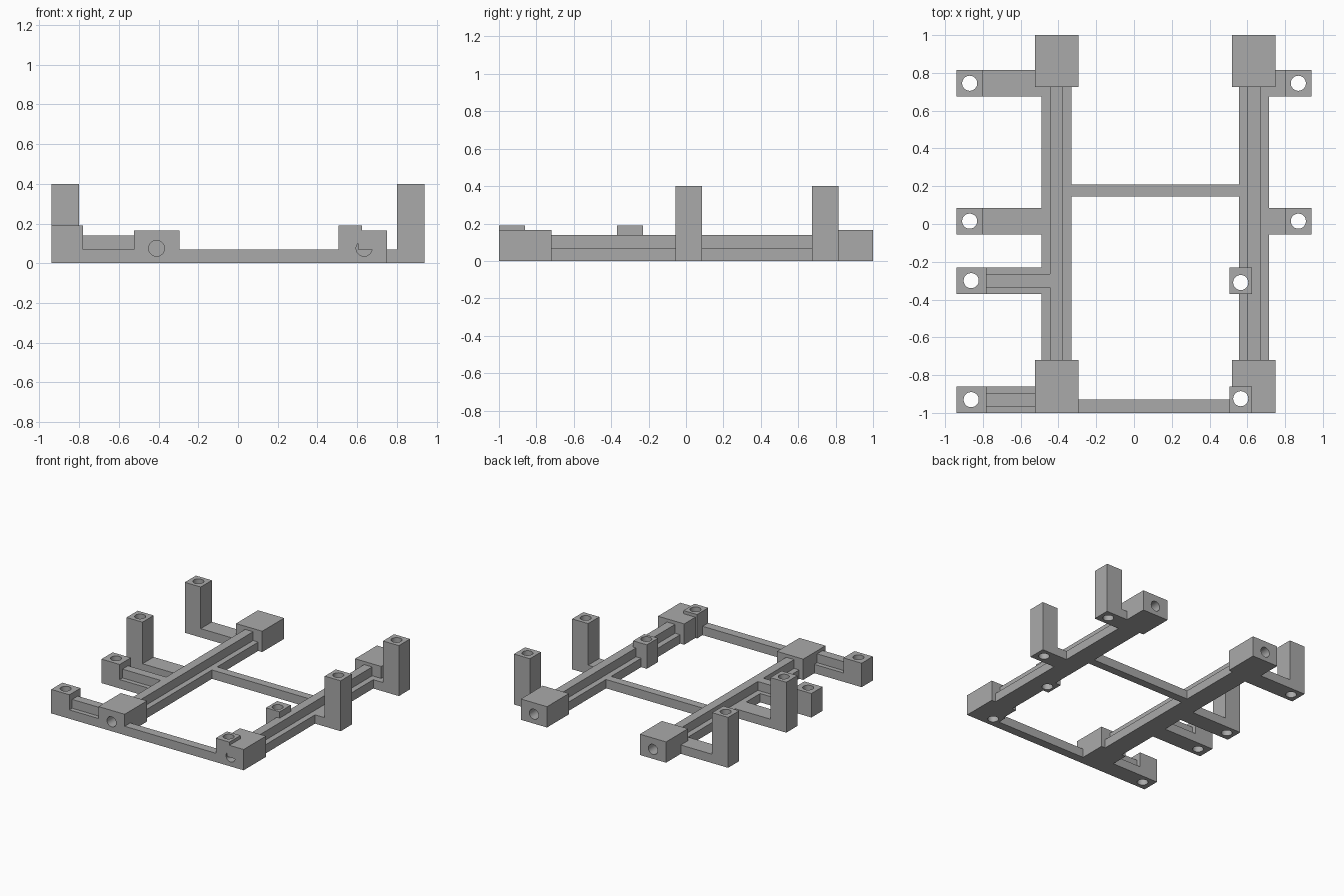
import bpy
import bmesh
import math
from mathutils import Matrix, Vector

if "Cube" in bpy.data.objects:
    bpy.data.objects.remove(bpy.data.objects["Cube"], do_unlink=True)

grey = bpy.data.materials.new("plain grey")
grey.use_nodes = True
grey.diffuse_color = (0.4, 0.4, 0.4, 1)
grey.node_tree.nodes["Principled BSDF"].inputs["Base Color"].default_value = (0.4, 0.4, 0.4, 1)

BASE, RIB, BLOCK, PAD, TALL = 0.07, 0.14, 0.165, 0.19, 0.4
HOLE = 0.04


def add_object(name, bm):
    mesh = bpy.data.meshes.new(name)
    bm.to_mesh(mesh)
    bm.free()
    mesh.materials.append(grey)
    obj = bpy.data.objects.new(name, mesh)
    bpy.context.scene.collection.objects.link(obj)
    return obj


def box(name, x, y, z, drills=()):
    """Box from (min, max) pairs, pierced by drills of (centre, direction, length)."""
    bm = bmesh.new()
    size = Vector((x[1] - x[0], y[1] - y[0], z[1] - z[0], 1))
    centre = Vector((sum(x), sum(y), sum(z))) / 2
    bmesh.ops.create_cube(bm, size=1, matrix=Matrix.Translation(centre) @ Matrix.Diagonal(size))
    obj = add_object(name, bm)
    cutters = [drill(*d) for d in drills]
    for cutter in cutters:
        mod = obj.modifiers.new("drilled hole", 'BOOLEAN')
        mod.object = cutter
        mod.operation = 'DIFFERENCE'
        mod.solver = 'EXACT'
    if cutters:
        graph = bpy.context.evaluated_depsgraph_get()
        obj.data = bpy.data.meshes.new_from_object(obj.evaluated_get(graph))
        obj.modifiers.clear()
        for cutter in cutters:
            bpy.data.objects.remove(cutter, do_unlink=True)
    bpy.ops.object.select_all(action='DESELECT')
    obj.select_set(True)
    bpy.context.view_layer.objects.active = obj
    bpy.ops.object.shade_smooth_by_angle(angle=math.radians(30))
    return obj


def drill(centre, axis, length):
    bm = bmesh.new()
    turn = Matrix.Rotation(math.pi / 2, 4, 'X') if axis == 'Y' else Matrix()
    bmesh.ops.create_cone(bm, cap_ends=True, segments=32, radius1=HOLE, radius2=HOLE,
                          depth=length, matrix=Matrix.Translation(centre) @ turn)
    cutter = add_object("cutter", bm)
    cutter.hide_render = True
    return cutter


def upright(x, y):
    return ((x, y, 0.2), 'Z', 1)


def socket(x, end):
    return ((x, end, 0.075), 'Y', 0.4)


# Long rails with a raised rib, and a socket block at each end
pad_holes = [upright(0.565, -0.31), upright(0.565, -0.925)]
for side, cx in (("right", -0.41), ("left", 0.635)):
    left = side == "left"
    mid_hole = pad_holes[:1] if left else []
    box(side + "_rail", (cx - 0.08, cx + 0.08), (-0.72, 0.725), (0, BASE), mid_hole)
    box(side + "_rail_rib", (cx - 0.035, cx + 0.035), (-0.72, 0.725), (BASE, RIB), mid_hole)
    box(side + "_front_block", (cx - 0.115, cx + 0.115), (-1, -0.72), (0, BLOCK),
        [socket(cx, -1)] + (pad_holes[1:] if left else []))
    box(side + "_back_block", (cx - 0.115, cx + 0.115), (0.725, 1), (0, BLOCK), [socket(cx, 1)])

# Cross members
box("front_crossbar", (-0.295, 0.52), (-1, -0.93), (0, BASE))
box("middle_crossbar", (-0.33, 0.555), (0.145, 0.21), (0, BASE))

# Tall drilled posts on flat arms
for place, y in (("back", 0.745), ("middle", 0.015)):
    span = (y - 0.07, y + 0.07)
    for side, post, arm in (("right", (-0.94, -0.80), (-0.80, -0.49)),
                            ("left", (0.80, 0.94), (0.715, 0.80))):
        cx = sum(post) / 2
        box(f"{side}_{place}_tall_post", post, span, (0, TALL), [upright(cx, y)])
        box(f"{side}_{place}_arm", arm, span, (0, BASE))

# Short drilled posts on ribbed arms, right side
for place, y, inner, rib_end in (("middle", -0.30, -0.49, -0.445),
                                 ("front", -0.93, -0.525, -0.525)):
    span = (y - 0.07, y + 0.07)
    box(f"right_{place}_short_post", (-0.94, -0.78), span, (0, PAD), [upright(-0.862, y)])
    box(f"right_{place}_short_arm", (-0.78, inner), span, (0, BASE))
    box(f"right_{place}_short_arm_rib", (-0.78, rib_end), (y - 0.035, y + 0.035), (BASE, RIB))

# Small drilled posts set into the left rail and block
box("left_middle_small_post", (0.505, 0.625), (-0.37, -0.23), (0, PAD), pad_holes[:1])
box("left_front_small_post", (0.505, 0.625), (-1, -0.86), (0, PAD),
    pad_holes[1:] + [socket(0.635, -1)])
box("left_front_socket_infill", (0.605, 0.675), (-1, -0.86), (BASE, 0.12))
